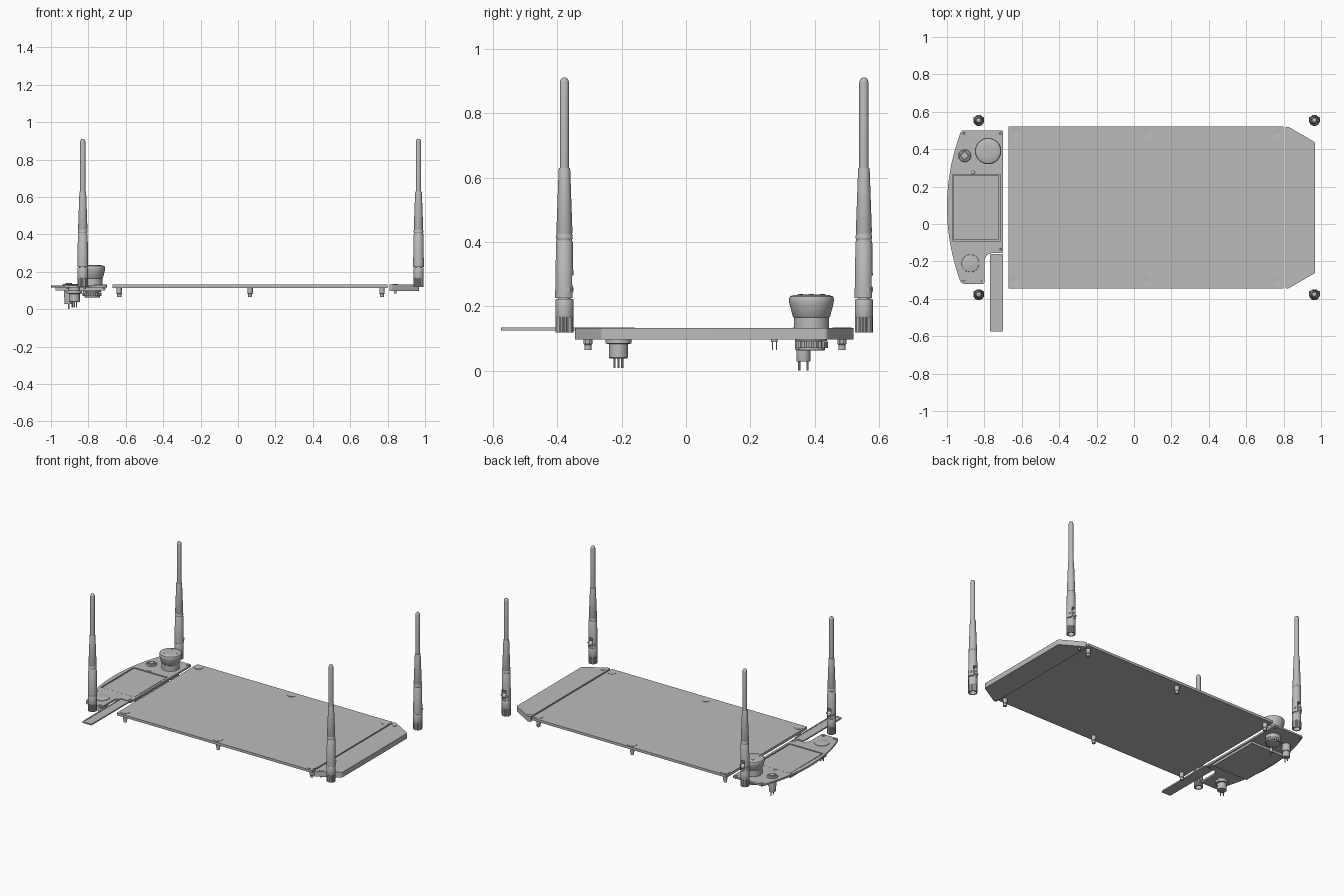
import bpy, bmesh, math
from mathutils import Matrix, Vector

cube = bpy.data.objects.get("Cube")
if cube:
    bpy.data.objects.remove(cube, do_unlink=True)

grey = bpy.data.materials.new("plain_grey")
grey.use_nodes = True
GREY = (0.5, 0.5, 0.5, 1)
grey.diffuse_color = GREY
grey.node_tree.nodes["Principled BSDF"].inputs["Base Color"].default_value = GREY
parts = []


def finish(name, bm, loc=(0, 0, 0)):
    bmesh.ops.recalc_face_normals(bm, faces=bm.faces)
    mesh = bpy.data.meshes.new(name)
    bm.to_mesh(mesh)
    bm.free()
    mesh.materials.append(grey)
    return place(name, mesh, loc)


def place(name, mesh, loc):
    ob = bpy.data.objects.new(name, mesh)
    ob.location = loc
    bpy.context.collection.objects.link(ob)
    parts.append(ob)
    return ob


def loft(name, rings, loc=(0, 0, 0)):
    """Skin a stack of equal closed rings and cap both ends."""
    bm = bmesh.new()
    rows = [[bm.verts.new(p) for p in ring] for ring in rings]
    n = len(rows[0])
    for a, b in zip(rows, rows[1:]):
        for i in range(n):
            j = (i + 1) % n
            bm.faces.new((a[i], a[j], b[j], b[i]))
    bm.faces.new(rows[0][::-1])
    bm.faces.new(rows[-1])
    return finish(name, bm, loc)


def circle(r, z, n):
    return [(r * math.cos(math.tau * i / n), r * math.sin(math.tau * i / n), z) for i in range(n)]


def lathe(name, profile, loc=(0, 0, 0), n=32):
    return loft(name, [circle(r, z, n) for r, z in profile], loc)


def prism(name, outline, z0, z1):
    return loft(name, [[(x, y, z) for x, y in outline] for z in (z0, z1)])


def box(name, x0, x1, y0, y1, z0, z1):
    return prism(name, [(x0, y0), (x1, y0), (x1, y1), (x0, y1)], z0, z1)


def cut(ob, cutter):
    mod = ob.modifiers.new("cut", "BOOLEAN")
    mod.operation = "DIFFERENCE"
    mod.solver = "EXACT"
    mod.object = cutter
    bpy.context.view_layer.update()
    dg = bpy.context.evaluated_depsgraph_get()
    mesh = bpy.data.meshes.new_from_object(ob.evaluated_get(dg))
    ob.modifiers.clear()
    ob.data = mesh
    parts.remove(cutter)
    bpy.data.objects.remove(cutter, do_unlink=True)


def rounded(points, radius, steps=5):
    """Round the corners of a closed outline."""
    out = []
    for i, p in enumerate(points):
        p = Vector(p)
        a = (Vector(points[i - 1]) - p).normalized() * radius
        b = (Vector(points[(i + 1) % len(points)]) - p).normalized() * radius
        for s in range(steps + 1):
            t = s / steps
            q = p + a * (1 - t) ** 2 + b * t ** 2
            out.append((q.x, q.y))
    return out


# Main deck with six countersunk screws
box("main_plate", -0.67, 0.80, -0.345, 0.52, 0.114, 0.131)
for x in (-0.635, 0.065, 0.77):
    for y in (-0.305, 0.485):
        lathe("deck_screw", [(0.011, 0.064), (0.011, 0.08), (0.014, 0.083), (0.014, 0.115),
                             (0.029, 0.13), (0.029, 0.133), (0.022, 0.133), (0.012, 0.131)],
              (x, y, 0), 24)

# Tapered end cap
cap = [(0.81, -0.345), (0.825, -0.345), (0.968, -0.262), (0.968, 0.437), (0.825, 0.52), (0.81, 0.52)]
prism("end_cap", rounded(cap, 0.007), 0.097, 0.132)
for y in (-0.305, 0.485):
    lathe("end_cap_screw", [(0.007, 0.083), (0.007, 0.125), (0.015, 0.13), (0.015, 0.134),
                            (0.008, 0.134)], (0.84, y, 0), 20)

# Control panel with bowed outer edge and a notch for the strip
ys = [0.49 - 0.8 * i / 20 for i in range(21)]
bow = [(-1 + 0.076 * ((y - 0.09) / 0.41) ** 2, y) for y in ys]
notch = [(-0.80 + 0.045 * (1 - math.cos(a)), -0.20 + 0.045 * math.sin(a))
         for a in (math.pi / 2 * i / 6 for i in range(7))]
outline = ([(-0.705, 0.50), (-0.918, 0.50)] + bow + [(-0.91, -0.32), (-0.805, -0.32), (-0.80, -0.315)]
           + notch + [(-0.705, -0.155), (-0.70, -0.15), (-0.70, 0.495)])
panel = prism("control_panel", outline, 0.115, 0.127)
cut(panel, box("screen_opening", -0.97, -0.715, -0.09, 0.265, 0.1, 0.14))
box("screen", -0.964, -0.721, -0.084, 0.259, 0.099, 0.124)
box("screen_backing", -0.975, -0.71, -0.095, 0.27, 0.099, 0.115)
for x, y in ((-0.91, 0.485), (-0.715, 0.485), (-0.715, -0.135), (-0.91, -0.305), (-0.82, -0.305)):
    lathe("panel_screw", [(0.006, 0.108), (0.006, 0.12), (0.013, 0.126), (0.013, 0.13),
                          (0.006, 0.13), (0.005, 0.128)], (x, y, 0), 20)

# Side strip with a raised rim
strip = rounded([(-0.77, -0.575), (-0.70, -0.575), (-0.70, -0.16), (-0.77, -0.16)], 0.01)
inner = rounded([(-0.762, -0.567), (-0.708, -0.567), (-0.708, -0.168), (-0.762, -0.168)], 0.006)
strip_ob = prism("side_strip", strip, 0.124, 0.133)
cut(strip_ob, prism("strip_recess", inner, 0.131, 0.14))


def pins(name, x, y, offsets, z0, z1, r=0.0035):
    for dx, dy in offsets:
        lathe(name, [(r, z0), (r, z1)], (x + dx, y + dy, 0), 10)


# Large stop knob
KX, KY = -0.78, 0.39
lathe("stop_knob", [(0.055, 0.125), (0.055, 0.165), (0.058, 0.168), (0.069, 0.21), (0.07, 0.222),
                    (0.067, 0.23), (0.058, 0.234), (0.03, 0.237), (0.004, 0.237)], (KX, KY, 0), 48)
lathe("knob_neck", [(0.038, 0.062), (0.042, 0.064), (0.042, 0.084), (0.034, 0.084), (0.034, 0.12)],
      (KX, KY, 0), 32)
loft("knob_nut", [[(v[0], v[1], z) for v in
                   (Vector(p) * (0.93 if i % 2 else 1) for i, p in enumerate(circle(0.051, 0, 40)))]
                  for z in (0.07, 0.09)], (KX, KY, 0))
lathe("knob_washer", [(0.048, 0.092), (0.048, 0.116)], (KX, KY, 0), 32)
for i in range(3):
    arrow = lathe("knob_arrow", [(0.01, 0.23), (0.01, 0.2375)], (0, 0, 0), 3)
    arrow.data.transform(Matrix.Rotation(math.tau * i / 3, 4, "Z") @ Matrix.Translation((0.04, 0, 0)))
    arrow.location = (KX, KY, 0)

# Small push button
BX, BY = -0.905, 0.365
lathe("push_button", [(0.021, 0.028), (0.022, 0.031), (0.022, 0.064), (0.026, 0.066), (0.026, 0.12),
                      (0.034, 0.125), (0.034, 0.131), (0.029, 0.136), (0.022, 0.136), (0.021, 0.132),
                      (0.018, 0.132), (0.017, 0.14), (0.004, 0.141)], (BX, BY, 0))
pins("push_button_pin", BX, BY, [(0, -0.013), (0, 0.013)], 0.0, 0.032)

# Round domed button
RX, RY = -0.875, -0.21
lathe("round_button", [(0.027, 0.038), (0.029, 0.04), (0.029, 0.082), (0.041, 0.084), (0.041, 0.1),
                       (0.03, 0.1), (0.03, 0.12), (0.048, 0.125), (0.046, 0.13), (0.03, 0.133),
                       (0.004, 0.134)], (RX, RY, 0), 40)
pins("round_button_pin", RX, RY, [(-0.012, 0), (0.012, 0), (0, -0.012), (0, 0.012)], 0.008, 0.04)

# Indicator lamp
lathe("indicator_lamp", [(0.01, 0.088), (0.01, 0.128), (0.007, 0.131), (0.002, 0.132)],
      (-0.86, 0.275, 0), 16)
pins("lamp_pin", -0.86, 0.275, [(0, -0.006), (0, 0.006)], 0.064, 0.09, 0.002)

# Aerials: built once, then repeated at each corner
mast = lathe("aerial_mast", [(0.029, 0.226), (0.0285, 0.25), (0.026, 0.40), (0.024, 0.403),
                             (0.024, 0.408), (0.026, 0.411), (0.0255, 0.42), (0.024, 0.423),
                             (0.024, 0.427), (0.025, 0.43), (0.018, 0.626), (0.0165, 0.63),
                             (0.0145, 0.63), (0.0145, 0.895), (0.0125, 0.903), (0.008, 0.909),
                             (0.002, 0.911)])
cut(mast, box("hinge_slot", -0.014, 0.014, -0.01, 0.05, 0.2, 0.295))
collar = lathe("aerial_collar", [(0.027, 0.165), (0.028, 0.168), (0.028, 0.219), (0.026, 0.223),
                                 (0.018, 0.223), (0.018, 0.227)])
knurl = loft("aerial_knurl", [[(v[0], v[1], z) for v in
                               (Vector(p) * (0.93 if i % 4 > 2 else 1)
                                for i, p in enumerate(circle(0.028, 0, 64)))]
                              for z in (0.118, 0.167)])
cut(knurl, lathe("socket_hole", [(0.02, 0.1), (0.02, 0.155)]))
tongue = box("aerial_hinge_tongue", -0.012, 0.012, -0.008, 0.02, 0.22, 0.262)
barrel = lathe("aerial_hinge_barrel", [(0.016, -0.0125), (0.016, 0.0125)], n=24)
hinge_turn = Matrix.Translation((0, 0.013, 0.252)) @ Matrix.Rotation(math.pi / 2, 4, "Y")
barrel.data.transform(hinge_turn)
pin = lathe("aerial_hinge_pin", [(0.006, -0.0285), (0.006, 0.0285)], n=16)
pin.data.transform(hinge_turn)
aerial = [mast, collar, knurl, tongue, barrel, pin]
corners = [(x, y) for x in (-0.83, 0.965) for y in (-0.378, 0.553)]
for x, y in corners[1:]:
    for ob in aerial:
        place(ob.name.split(".")[0], ob.data, (x, y, 0))
for ob in aerial:
    ob.location = (*corners[0], 0)

# Smooth round parts, keep edges sharp
bpy.ops.object.select_all(action="DESELECT")
for ob in parts:
    ob.select_set(True)
bpy.context.view_layer.objects.active = parts[0]
bpy.ops.object.shade_smooth_by_angle(angle=math.radians(35))
